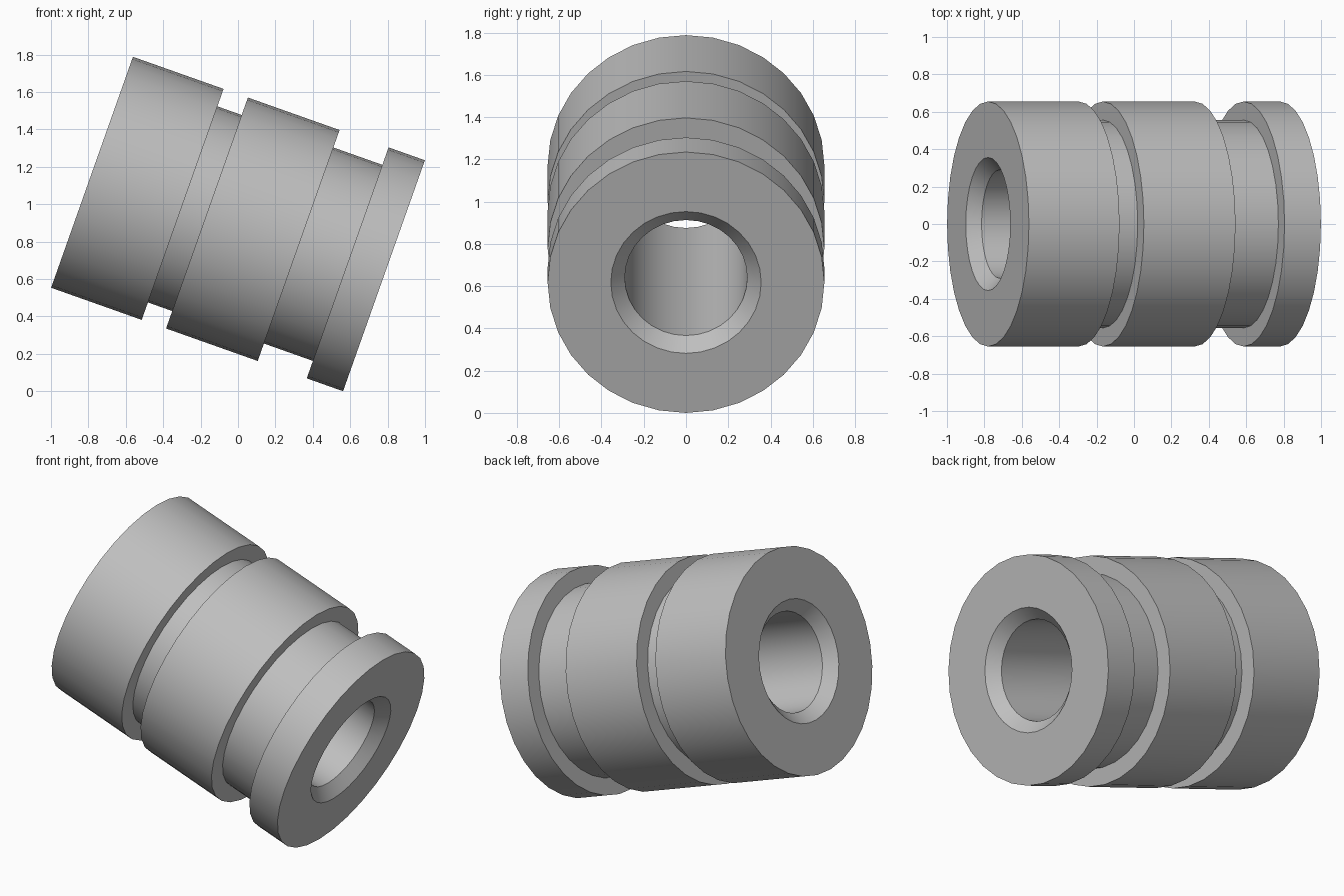
import bpy
import bmesh
from math import asin, tau
from mathutils import Matrix

cube = bpy.data.objects.get("Cube")
if cube:
    bpy.data.objects.remove(cube, do_unlink=True)

SEGMENTS = 32
LENGTH = 1.656
R_OUT, R_GROOVE, R_BORE, CHAMFER = 0.655, 0.556, 0.29, 0.066
GROOVES = [(0.514, 0.652), (1.172, 1.45)]   # start and end along the axis
TILT = asin(0.334)

# Plain grey material
grey = bpy.data.materials.new("plain grey")
grey.use_nodes = True
grey.diffuse_color = (0.52, 0.52, 0.52, 1)
grey.node_tree.nodes["Principled BSDF"].inputs["Base Color"].default_value = grey.diffuse_color

# Closed cross-section: outside with grooves, then the chamfered bore
profile = [(0, R_OUT)]
for start, end in GROOVES:
    profile += [(start, R_OUT), (start, R_GROOVE), (end, R_GROOVE), (end, R_OUT)]
profile += [(LENGTH, R_OUT), (LENGTH, R_BORE + CHAMFER), (LENGTH - CHAMFER, R_BORE),
            (CHAMFER, R_BORE), (0, R_BORE + CHAMFER)]

# Turn the cross-section round the x axis
bm = bmesh.new()
verts = [bm.verts.new((x - LENGTH / 2, 0, r)) for x, r in profile]
edges = [bm.edges.new((v, verts[(i + 1) % len(verts)])) for i, v in enumerate(verts)]
bmesh.ops.spin(bm, geom=verts + edges, cent=(0, 0, 0), axis=(1, 0, 0),
               angle=tau, steps=SEGMENTS, use_duplicate=False)
bmesh.ops.remove_doubles(bm, verts=bm.verts, dist=0.0005)
bmesh.ops.recalc_face_normals(bm, faces=bm.faces)

# Tilt the sleeve and stand its lowest edge on the floor
bmesh.ops.rotate(bm, verts=bm.verts, cent=(0, 0, 0), matrix=Matrix.Rotation(TILT, 3, "Y"))
bmesh.ops.translate(bm, verts=bm.verts, vec=(0, 0, -min(v.co.z for v in bm.verts)))

mesh = bpy.data.meshes.new("grooved_sleeve")
bm.to_mesh(mesh)
bm.free()
mesh.materials.append(grey)
sleeve = bpy.data.objects.new("grooved_sleeve", mesh)
bpy.context.collection.objects.link(sleeve)

# Smooth round walls, crisp rims
bpy.ops.object.select_all(action="DESELECT")
sleeve.select_set(True)
bpy.context.view_layer.objects.active = sleeve
bpy.ops.object.shade_smooth_by_angle(angle=asin(0.5))
